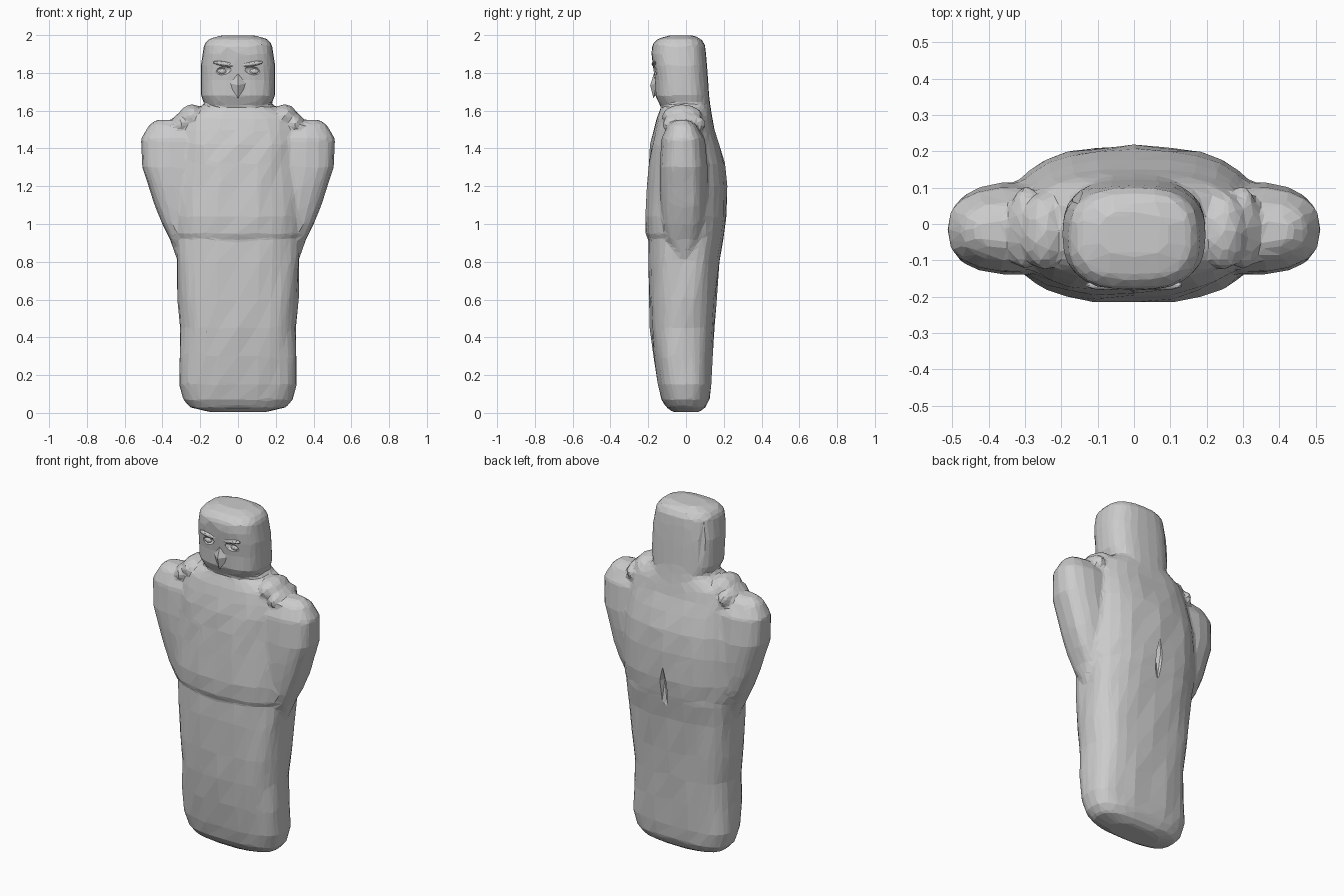
import bpy, bmesh, math, random
from mathutils import Vector, Matrix

if "Cube" in bpy.data.objects:
    bpy.data.objects.remove(bpy.data.objects["Cube"])

random.seed(4)


def make_object(name, bm):
    bmesh.ops.recalc_face_normals(bm, faces=bm.faces)
    mesh = bpy.data.meshes.new(name)
    bm.to_mesh(mesh)
    bm.free()
    ob = bpy.data.objects.new(name, mesh)
    bpy.context.collection.objects.link(ob)
    return ob


def loft(bm, rings, n=2.6, sides=28, mirror=1):
    """Stack of rounded sections: (z, x_min, x_max, y_front, y_back)."""
    loops = []
    for z, x0, x1, y0, y1 in rings:
        loop = []
        for i in range(sides):
            a = 2 * math.pi * i / sides
            c, s = math.cos(a), math.sin(a)
            x = (x0 + x1) / 2 + (x1 - x0) / 2 * math.copysign(abs(c) ** (2 / n), c)
            y = (y0 + y1) / 2 + (y1 - y0) / 2 * math.copysign(abs(s) ** (2 / n), s)
            loop.append(bm.verts.new((mirror * x, y, z)))
        loops.append(loop)
    faces = [bm.faces.new(loops[0]), bm.faces.new(loops[-1][::-1])]
    for a, b in zip(loops, loops[1:]):
        for i in range(sides):
            j = (i + 1) % sides
            faces.append(bm.faces.new((a[i], b[i], b[j], a[j])))
    bmesh.ops.recalc_face_normals(bm, faces=faces)


def sym(rows):
    return [(z, -w, w, y0, y1) for z, w, y0, y1 in rows]


def blob(bm, loc, scale, turn=0):
    mat = (Matrix.Translation(loc) @ Matrix.Rotation(turn, 4, 'Y')
           @ Matrix.Diagonal((*scale, 1)))
    bmesh.ops.create_icosphere(bm, subdivisions=2, radius=1, matrix=mat)


def carve(ob, voxel, faces):
    """Fuse overlapping volumes and reduce them to irregular facets."""
    m = ob.modifiers.new("fuse", 'REMESH')
    m.mode = 'VOXEL'
    m.voxel_size = voxel
    dg = bpy.context.evaluated_depsgraph_get()
    ob.data = bpy.data.meshes.new_from_object(ob.evaluated_get(dg))
    ob.modifiers.clear()
    count = sum(len(p.vertices) - 2 for p in ob.data.polygons)
    m = ob.modifiers.new("facets", 'DECIMATE')
    m.ratio = min(1, faces / count)
    m.use_symmetry = True
    m.symmetry_axis = 'X'
    dg = bpy.context.evaluated_depsgraph_get()
    ob.data = bpy.data.meshes.new_from_object(ob.evaluated_get(dg))
    ob.modifiers.clear()
    ob.data.polygons.foreach_set("use_smooth", [False] * len(ob.data.polygons))


def cut(ob, bm):
    cutter = make_object("cutter", bm)
    cutter.hide_render = True
    m = ob.modifiers.new("cut", 'BOOLEAN')
    m.operation = 'DIFFERENCE'
    m.object = cutter
    dg = bpy.context.evaluated_depsgraph_get()
    ob.data = bpy.data.meshes.new_from_object(ob.evaluated_get(dg))
    ob.modifiers.clear()
    bpy.data.objects.remove(cutter)


# wrapped lower body
bm = bmesh.new()
loft(bm, sym([(0.005, 0.15, -0.07, 0.07), (0.03, 0.255, -0.105, 0.105),
              (0.07, 0.29, -0.13, 0.125), (0.15, 0.313, -0.15, 0.135),
              (0.30, 0.31, -0.172, 0.142), (0.45, 0.303, -0.188, 0.15),
              (0.60, 0.318, -0.195, 0.16), (0.80, 0.327, -0.2, 0.178),
              (0.92, 0.335, -0.198, 0.198), (1.1, 0.33, -0.19, 0.2)]), 2.8)
# chest with hem
loft(bm, sym([(0.91, 0.325, -0.195, 0.195), (0.945, 0.35, -0.212, 0.203),
              (1.04, 0.36, -0.218, 0.214), (1.2, 0.35, -0.207, 0.214),
              (1.32, 0.34, -0.198, 0.205), (1.42, 0.335, -0.187, 0.178),
              (1.50, 0.325, -0.17, 0.152), (1.56, 0.30, -0.155, 0.14),
              (1.60, 0.24, -0.14, 0.13), (1.63, 0.18, -0.12, 0.125)]), 2.5)
for s in (-1, 1):
    # folded wings
    loft(bm, [(0.82, 0.24, 0.33, -0.04, 0.02), (0.92, 0.15, 0.365, -0.11, 0.08),
              (1.0, 0.1, 0.405, -0.13, 0.1), (1.1, 0.1, 0.445, -0.135, 0.11),
              (1.2, 0.1, 0.475, -0.14, 0.115), (1.3, 0.1, 0.508, -0.14, 0.115),
              (1.45, 0.1, 0.512, -0.13, 0.10), (1.52, 0.15, 0.475, -0.10, 0.06),
              (1.55, 0.2, 0.44, -0.06, 0.02)], 2.7, 18, s)
    # collar lumps
    blob(bm, (s * 0.245, -0.02, 1.57), (0.07, 0.11, 0.065))
    blob(bm, (s * 0.3, -0.01, 1.53), (0.05, 0.12, 0.06))
# head and nape
loft(bm, sym([(1.5, 0.2, -0.1, 0.15), (1.61, 0.175, -0.12, 0.132),
              (1.64, 0.18, -0.145, 0.127), (1.68, 0.196, -0.162, 0.122),
              (1.76, 0.197, -0.165, 0.117), (1.84, 0.197, -0.175, 0.111),
              (1.90, 0.187, -0.183, 0.106), (1.95, 0.18, -0.178, 0.10),
              (1.98, 0.155, -0.15, 0.08), (1.998, 0.09, -0.09, 0.04)]), 2.7)
# uneven hand-carved surface, mirrored left to right
for v in bm.verts:
    x, y, z = v.co
    if 0.1 < z < 1.55:
        k = 0.005 * math.sin(31 * abs(x) + 17 * z) * math.sin(23 * y - 29 * z)
        v.co += Vector((x, y, 0)).normalized() * k
body = make_object("carved_body", bm)
carve(body, 0.014, 2600)

# eye sockets and the notch in the back
bm = bmesh.new()
for s in (-1, 1):
    blob(bm, (s * 0.085, -0.172, 1.81), (0.052, 0.022, 0.024), s * 0.2)
bmesh.ops.create_icosphere(bm, subdivisions=1, radius=1,
    matrix=Matrix.Translation((0, 0.215, 0.96)) @ Matrix.Diagonal((0.025, 0.035, 0.15, 1)))
cut(body, bm)

# eyes and brows
for s, side in ((-1, "left"), (1, "right")):
    bm = bmesh.new()
    blob(bm, (s * 0.085, -0.148, 1.808), (0.026, 0.016, 0.016))
    make_object(side + "_eye", bm)
    bm = bmesh.new()
    blob(bm, (s * 0.075, -0.168, 1.848), (0.06, 0.014, 0.013), -s * 0.15)
    make_object(side + "_brow", bm)

# beak: ridge running down to a point
bm = bmesh.new()
p = [bm.verts.new(c) for c in ((0, -0.165, 1.81), (-0.05, -0.155, 1.745), (0.05, -0.155, 1.745),
                               (0, -0.19, 1.735), (0, -0.172, 1.665), (0, -0.13, 1.74))]
for a, b in ((0, 1), (1, 4), (4, 2), (2, 0)):
    bm.faces.new((p[a], p[b], p[3]))
    bm.faces.new((p[b], p[a], p[5]))
make_object("beak", bm)
